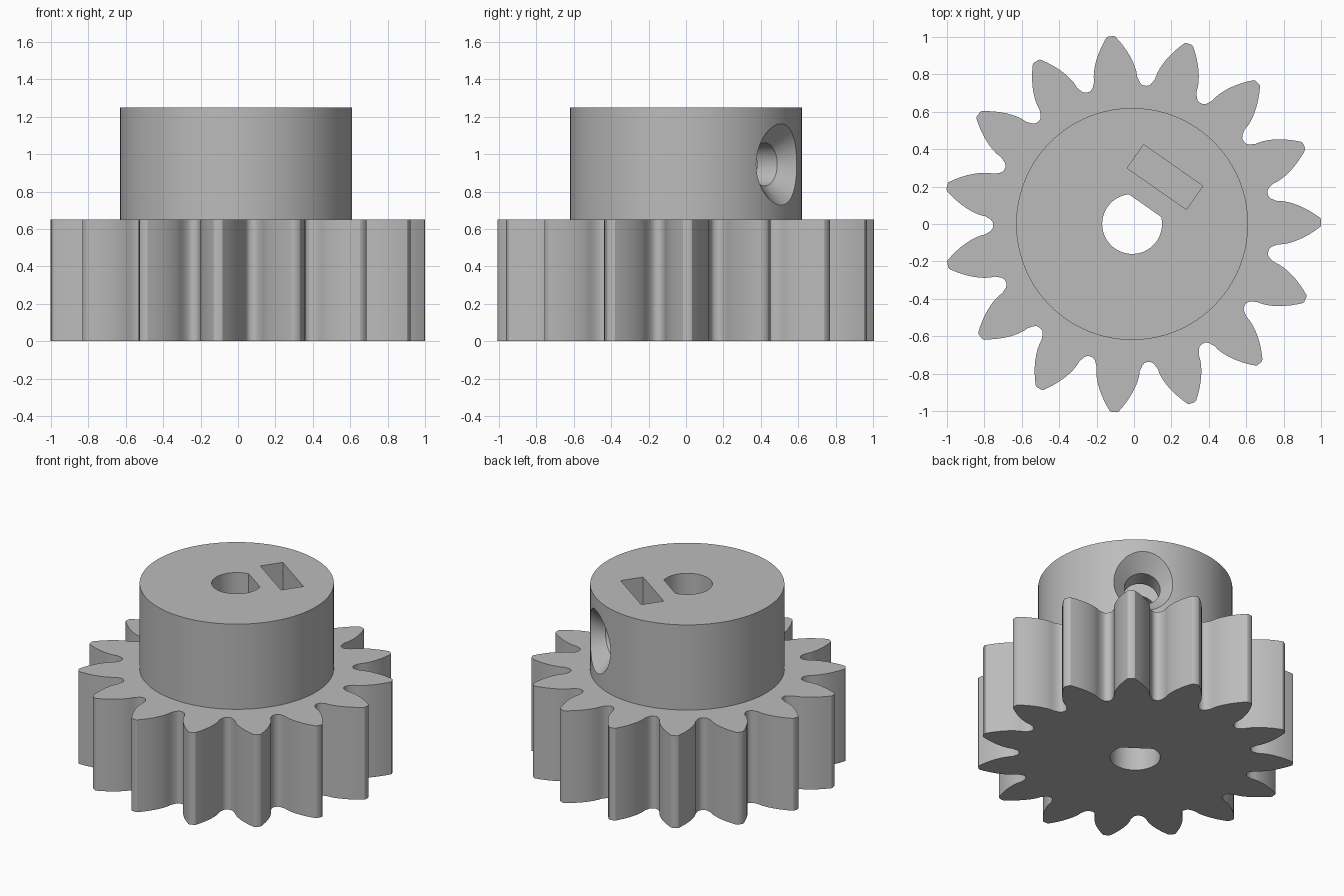
import bpy
import bmesh
from math import sin, cos, acos, tan, radians, pi, tau
from mathutils import Matrix

cube = bpy.data.objects.get("Cube")
if cube:
    bpy.data.objects.remove(cube, do_unlink=True)

CX = -0.01                     # shaft axis position in x
TEETH, PHASE = 15, radians(0.5)
TIP_R, PITCH_R, ROOT_R = 1.01, 0.891, 0.743
PRESSURE = radians(28)
GEAR_H, TOP = 0.65, 1.25
HUB_R, BORE_R, FLAT = 0.62, 0.16, 0.12
SCREW_DIR, SCREW_Z = radians(55), 0.945

grey = bpy.data.materials.new("grey plastic")
grey.use_nodes = True
colour = (0.5, 0.5, 0.5, 1)
grey.diffuse_color = colour
shader = next(n for n in grey.node_tree.nodes if n.type == 'BSDF_PRINCIPLED')
shader.inputs["Base Color"].default_value = colour


def add_object(name, bm):
    bmesh.ops.recalc_face_normals(bm, faces=bm.faces)
    mesh = bpy.data.meshes.new(name)
    bm.to_mesh(mesh)
    bm.free()
    mesh.materials.append(grey)
    obj = bpy.data.objects.new(name, mesh)
    bpy.context.collection.objects.link(obj)
    return obj


def prism(name, outline, z0, z1):
    bm = bmesh.new()
    face = bm.faces.new([bm.verts.new((x, y, z0)) for x, y in outline])
    new = bmesh.ops.extrude_face_region(bm, geom=[face], use_keep_orig=True)["geom"]
    verts = [v for v in new if isinstance(v, bmesh.types.BMVert)]
    bmesh.ops.translate(bm, verts=verts, vec=(0, 0, z1 - z0))
    return add_object(name, bm)


def polar(r, a):
    return CX + r * cos(a), r * sin(a)


def circle(r, n):
    return [polar(r, tau * i / n) for i in range(n)]


# Half of one tooth: rounded root, then involute flank up to the tip
base_r = PITCH_R * cos(PRESSURE)


def half_angle(r):
    a = acos(min(1, base_r / r))
    return pi / TEETH / 2 + (tan(PRESSURE) - PRESSURE) - (tan(a) - a)


half = [(ROOT_R, radians(11.4)), (0.747, radians(10.5)),
        (0.757, radians(9.7)), (0.771, radians(9.1))]
for i in range(9):
    r = base_r + (TIP_R - 0.004 - base_r) * i / 8
    half.append((r, half_angle(r)))
half.append((TIP_R, half_angle(TIP_R) * 0.7))

outline = []
for t in range(TEETH):
    mid = PHASE + tau * t / TEETH
    outline += [polar(r, mid - a) for r, a in half]
    outline += [polar(r, mid + a) for r, a in reversed(half)]

gear = prism("gear_wheel", outline, 0, GEAR_H)
hub = prism("hub", circle(HUB_R, 128), GEAR_H, TOP)

# D-shaped shaft bore
edge = acos(FLAT / BORE_R)
arc = [SCREW_DIR + edge + (tau - 2 * edge) * i / 48 for i in range(49)]
bore = prism("bore_cutter", [polar(BORE_R, a) for a in arc], -0.1, TOP + 0.1)

# Slot for a captive nut, open at the top
c, s = cos(SCREW_DIR), sin(SCREW_DIR)
corners = [(0.23, -0.193), (0.383, -0.193), (0.383, 0.193), (0.23, 0.193)]
slot = prism("nut_slot_cutter",
             [(CX + u * c - v * s, u * s + v * c) for u, v in corners],
             0.74, TOP + 0.1)

# Countersunk screw hole running from the rim to the bore
bm = bmesh.new()
rings = []
for along, r in [(0.05, 0.115), (0.515, 0.115), (0.75, 0.345)]:
    rings.append([bm.verts.new((along, y, z)) for y, z in
                  [(r * cos(tau * i / 48), r * sin(tau * i / 48)) for i in range(48)]])
for a, b in zip(rings, rings[1:]):
    for i in range(48):
        j = (i + 1) % 48
        bm.faces.new((a[i], a[j], b[j], b[i]))
bm.faces.new(rings[0])
bm.faces.new(rings[-1])
bm.transform(Matrix.Translation((CX, 0, SCREW_Z)) @ Matrix.Rotation(SCREW_DIR, 4, 'Z'))
screw = add_object("screw_hole_cutter", bm)


def cut(obj, cutters):
    for cutter in cutters:
        mod = obj.modifiers.new("cut", 'BOOLEAN')
        mod.operation, mod.solver, mod.object = 'DIFFERENCE', 'EXACT', cutter
    graph = bpy.context.evaluated_depsgraph_get()
    mesh = bpy.data.meshes.new_from_object(obj.evaluated_get(graph))
    obj.modifiers.clear()
    obj.data = mesh


cut(gear, [bore])
cut(hub, [bore, slot, screw])
for cutter in (bore, slot, screw):
    bpy.data.objects.remove(cutter, do_unlink=True)

# Smooth the round walls, keep the edges crisp
bpy.ops.object.select_all(action='DESELECT')
for obj in (gear, hub):
    obj.select_set(True)
bpy.context.view_layer.objects.active = hub
bpy.ops.object.shade_smooth_by_angle(angle=radians(30))
